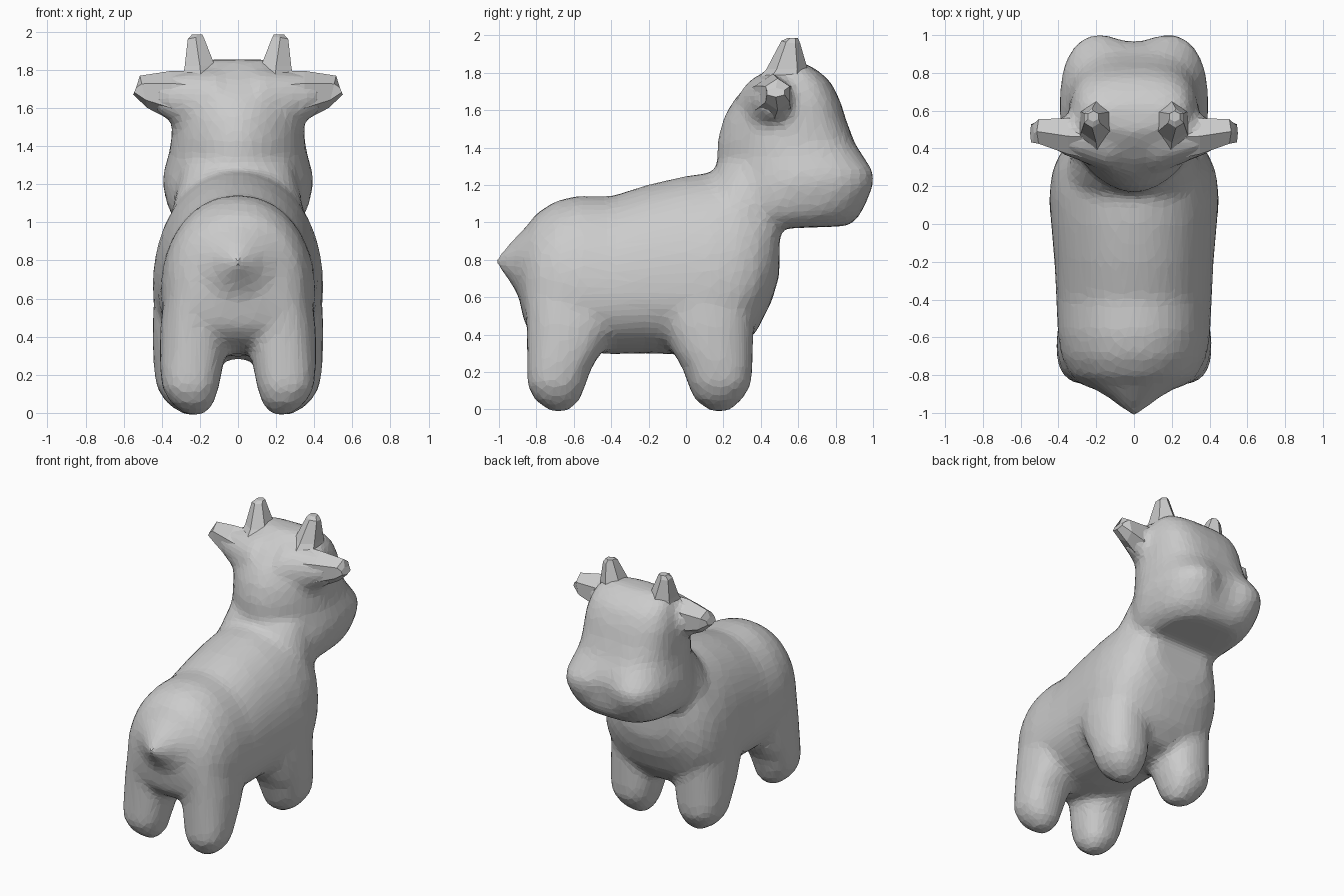
import bpy, bmesh, math
from mathutils import Vector

old = bpy.data.objects.get("Cube")
if old:
    bpy.data.objects.remove(old, do_unlink=True)

grey = bpy.data.materials.new("plain grey")
grey.use_nodes = True
GREY = (0.6, 0.6, 0.6, 1)
grey.diffuse_color = GREY
grey.node_tree.nodes["Principled BSDF"].inputs["Base Color"].default_value = GREY


def spow(v, n):
    return math.copysign(abs(v) ** (2 / n), v)


def ring(centre, u, v, sides, n_pos=2, n_neg=2, drop=1):
    """Super-ellipse ring; exponent and reach (drop) differ on the -v half."""
    pts = []
    for i in range(sides):
        a = 2 * math.pi * (i + 0.5) / sides
        c, s = math.cos(a), math.sin(a)
        n, reach = (n_pos, 1) if s > 0 else (n_neg, drop)
        pts.append(Vector(centre) + Vector(u) * spow(c, n) + Vector(v) * spow(s, n) * reach)
    return pts


def loft(bm, rings):
    loops = [[bm.verts.new(p) for p in r] for r in rings]
    for a, b in zip(loops, loops[1:]):
        for i in range(len(a)):
            j = (i + 1) % len(a)
            bm.faces.new((a[i], a[j], b[j], b[i]))
    bm.faces.new(loops[0][::-1])
    bm.faces.new(loops[-1])


def upright(z, a, b, w, x=0, sides=20, n_pos=2.3, n_neg=2.3):
    """Level ring at height z from y = a to y = b with half width w."""
    return ring((x, (a + b) / 2, z), (w, 0, 0), (0, (b - a) / 2, 0), sides, n_pos, n_neg)


def make_object(name, bm):
    bmesh.ops.recalc_face_normals(bm, faces=bm.faces)
    mesh = bpy.data.meshes.new(name)
    bm.to_mesh(mesh)
    bm.free()
    mesh.materials.append(grey)
    ob = bpy.data.objects.new(name, mesh)
    bpy.context.collection.objects.link(ob)
    return ob


bm = bmesh.new()

# torso: y, belly z, back z, half width (widest low on the flank)
LOW = .38
torso = [(-.885, .55, .9, .17), (-.86, .45, .97, .26), (-.8, .38, 1.05, .34),
         (-.7, .34, 1.115, .385), (-.58, .31, 1.145, .405), (-.4, .295, 1.14, .412),
         (-.2, .3, 1.205, .422), (0, .29, 1.25, .44), (.15, .28, 1.27, .45),
         (.28, .31, 1.27, .435), (.38, .42, 1.25, .39), (.46, .58, 1.2, .31),
         (.5, .72, 1.12, .21)]
loft(bm, [ring((0, y, a + LOW * (b - a)), (w, 0, 0), (0, 0, (1 - LOW) * (b - a)),
               36, 2.1, 2.3, LOW / (1 - LOW)) for y, a, b, w in torso])

# neck: z, back y, front y, half width
loft(bm, [upright(*row) for row in ((.95, .02, .5, .37), (1.08, .05, .52, .345),
                                    (1.18, .09, .6, .32), (1.3, .17, .6, .29))])

# head: z, back y, front y, half width
head = [(.97, .12, .6, .32), (.98, .1, .87, .28), (1.03, .1, .935, .345),
        (1.1, .12, .985, .375), (1.2, .14, 1.035, .395), (1.27, .16, 1.035, .39),
        (1.35, .165, .97, .365), (1.43, .165, .905, .35), (1.55, .195, .855, .345),
        (1.65, .25, .825, .34), (1.75, .34, .775, .31), (1.81, .42, .71, .28),
        (1.855, .49, .63, .2)]
first = len(bm.verts)
loft(bm, [upright(z, a, b, w, 0, 64, 3, 1.75) for z, a, b, w in head])
bm.verts.ensure_lookup_table()
for v in bm.verts[first:]:
    # shallow dip between the two muzzle lobes
    if v.co.y > .6:
        v.co.y -= .085 * math.exp(-(v.co.x / .14) ** 2 - ((v.co.z - 1.22) / .13) ** 2)

# legs: z, back y, front y, half width, centre x
front_leg = [(-.012, .13, .23, .05, .235), (.05, .045, .3, .12, .255),
             (.13, .01, .35, .16, .268), (.22, -.02, .358, .178, .265),
             (.32, -.08, .36, .186, .262), (.45, -.13, .365, .19, .26),
             (.6, -.16, .38, .192, .25), (.8, -.14, .36, .16, .2)]
rear_leg = [(-.012, -.73, -.63, .05, .225), (.05, -.81, -.565, .115, .24),
            (.13, -.852, -.535, .15, .25), (.22, -.852, -.505, .165, .246),
            (.32, -.852, -.44, .175, .238), (.45, -.855, -.38, .182, .228),
            (.6, -.865, -.36, .18, .21), (.8, -.86, -.4, .16, .15)]
for side in (1, -1):
    for leg in (front_leg, rear_leg):
        loft(bm, [upright(z, a, b, w, side * x) for z, a, b, w, x in leg])
    # flared roots that blend the ears into the head
    loft(bm, [ring((side * x, y, z), (0, d, 0), (0, 0, h), 16)
              for x, y, z, d, h in ((.1, .46, 1.61, .2, .2), (.26, .46, 1.63, .14, .165),
                                    (.36, .465, 1.655, .105, .125),
                                    (.44, .475, 1.67, .08, .09))])

# pointed tail
loft(bm, [ring((0, y, z), (w, 0, 0), (0, 0, h), 16)
          for y, z, w, h in ((-.78, .75, .33, .3), (-.86, .755, .235, .22),
                             (-.93, .785, .12, .12), (-1.02, .79, .012, .012))])

body = make_object("body", bm)
remesh = body.modifiers.new("blend", "REMESH")
remesh.mode = "VOXEL"
remesh.voxel_size = .026
smooth = body.modifiers.new("soften", "SMOOTH")
smooth.factor = .5
smooth.iterations = 13
facets = body.modifiers.new("facets", "DECIMATE")
facets.ratio = .2


def mirrored_part(name, rings):
    part = bmesh.new()
    loft(part, rings)
    ob = make_object(name, part)
    ob.modifiers.new("mirror", "MIRROR")


# ears: narrow blade with a blunt slanted tip
mirrored_part("ears", [
    ring((.24, .46, 1.645), (0, .13, 0), (0, 0, .15), 6),
    ring((.35, .465, 1.665), (0, .11, 0), (0, 0, .13), 6),
    ring((.495, .49, 1.685), (0, .075, 0), (.02, 0, .085), 6),
    ring((.54, .48, 1.695), (0, .055, 0), (-.01, 0, .025), 6)])

# horns: broad root, leaning slightly outward
mirrored_part("horns", [
    ring((.19, .5, 1.71), (.125, 0, 0), (0, .17, 0), 6),
    ring((.2, .54, 1.82), (.092, 0, 0), (0, .11, 0), 6),
    ring((.222, .56, 1.965), (.048, 0, -.006), (0, .05, -.006), 6),
    ring((.215, .57, 1.985), (.032, 0, 0), (0, .028, 0), 6)])
